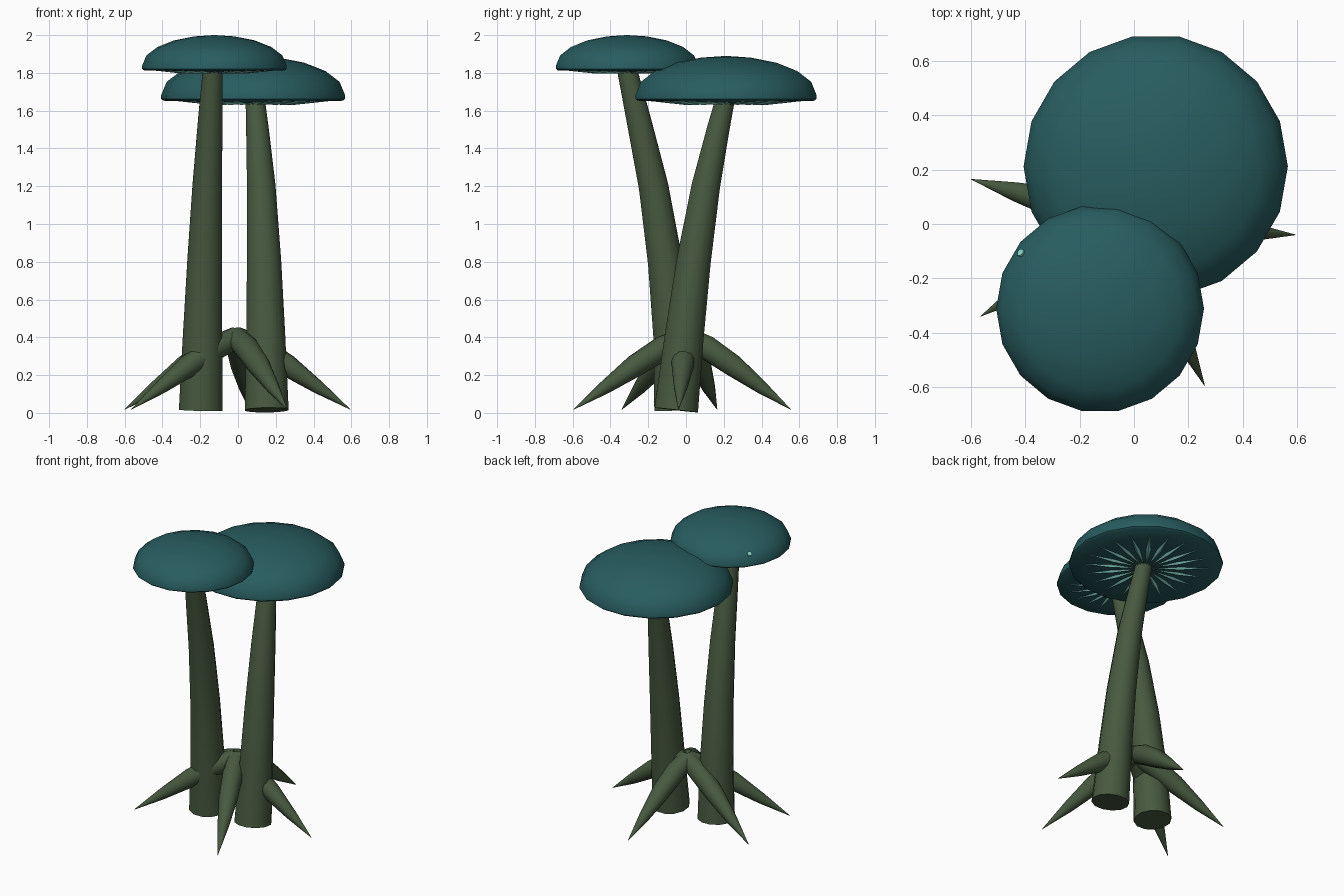
import bpy, bmesh
from math import cos, sin, pi, radians, sqrt
from mathutils import Vector

cube = bpy.data.objects.get("Cube")
if cube:
    bpy.data.objects.remove(cube)


def material(name, rgb):
    m = bpy.data.materials.new(name)
    m.use_nodes = True
    m.diffuse_color = (*rgb, 1)
    m.node_tree.nodes["Principled BSDF"].inputs["Base Color"].default_value = (*rgb, 1)
    return m


TEAL = material("dark_teal", (0.021, 0.108, 0.115))
MOSS = material("moss_green", (0.063, 0.1, 0.05))
MINT = material("pale_mint", (0.25, 0.68, 0.58))


def finish(bm, name, mat, angle=40):
    bmesh.ops.remove_doubles(bm, verts=bm.verts, dist=1e-5)
    bmesh.ops.recalc_face_normals(bm, faces=bm.faces)
    mesh = bpy.data.meshes.new(name)
    bm.to_mesh(mesh)
    bm.free()
    mesh.materials.append(mat)
    ob = bpy.data.objects.new(name, mesh)
    bpy.context.collection.objects.link(ob)
    bpy.ops.object.select_all(action='DESELECT')
    ob.select_set(True)
    bpy.context.view_layer.objects.active = ob
    bpy.ops.object.shade_smooth_by_angle(angle=radians(angle))
    return ob


def skin(bm, rings):
    """Bridge rings of equal length and cap both ends."""
    rings = [[bm.verts.new(p) for p in ring] for ring in rings]
    n = len(rings[0])
    for a, b in zip(rings, rings[1:]):
        for i in range(n):
            j = (i + 1) % n
            bm.faces.new((a[i], a[j], b[j], b[i]))
    bm.faces.new(rings[0][::-1])
    bm.faces.new(rings[-1])


def tube(name, path, radii, mat, sides=12):
    pts = [Vector(p) for p in path]
    rings = []
    for i, p in enumerate(pts):
        d = (pts[min(i + 1, len(pts) - 1)] - pts[max(i - 1, 0)]).normalized()
        u = d.orthogonal().normalized() if i == 0 else (u - d * u.dot(d)).normalized()
        v = d.cross(u)
        rings.append([p + radii[i] * (u * cos(t) + v * sin(t))
                      for t in (2 * pi * k / sides for k in range(sides))])
    bm = bmesh.new()
    skin(bm, rings)
    return finish(bm, name, mat)


# Caps: squashed dome, narrow rim band, shallow underside
def cap(name, x, y, z, r, sides=18):
    prof = [(0.02, -0.075), (0.6, -0.06), (0.975, -0.05), (1, -0.03), (1, 0.01)]
    prof += [(cos(radians(a)), 0.01 + 0.425 * sin(radians(a))) for a in (20, 38, 56, 74, 88)]
    bm = bmesh.new()
    skin(bm, [[(x + r * q * cos(t), y + r * q * sin(t), z + r * h)
               for t in (2 * pi * k / sides for k in range(sides))] for q, h in prof])
    finish(bm, name, TEAL)


# Gills: slim tapered slivers radiating beneath the cap
def gills(name, x, y, z, r, count=20):
    bm = bmesh.new()
    for k in range(count):
        t = 2 * pi * k / count
        out, side = Vector((cos(t), sin(t), 0)), Vector((-sin(t), cos(t), 0))
        base = Vector((x, y, z))

        def at(q, w, h):
            return bm.verts.new(base + r * (out * q + side * w + Vector((0, 0, h))))
        inner, tip = at(0.08, 0, -0.09), at(0.82, 0, -0.055)
        ring = [at(0.45, 0.033, -0.07), at(0.45, 0, -0.095),
                at(0.45, -0.033, -0.07), at(0.45, 0, -0.06)]
        for i in range(4):
            a, b = ring[i], ring[(i + 1) % 4]
            bm.faces.new((inner, a, b))
            bm.faces.new((tip, b, a))
    finish(bm, name, MINT, 20)


for label, x, y, z, r in (("front", -0.125, -0.312, 1.833, 0.383),
                          ("back", 0.08, 0.212, 1.677, 0.487)):
    cap(label + "_cap", x, y, z, r)
    gills(label + "_gills", x, y, z, r)

# Stems: tapering, leaning away from each other
tube("front_stem", [(-0.197, -0.052, 0.015), (-0.188, -0.068, 0.4), (-0.177, -0.11, 0.8),
                    (-0.163, -0.172, 1.2), (-0.147, -0.25, 1.55), (-0.133, -0.315, 1.83)],
     [0.12, 0.108, 0.095, 0.081, 0.067, 0.054], MOSS)
tube("back_stem", [(0.152, -0.052, 0.015), (0.147, -0.01, 0.4), (0.138, 0.04, 0.8),
                   (0.123, 0.105, 1.2), (0.103, 0.17, 1.5), (0.09, 0.21, 1.67)],
     [0.12, 0.107, 0.094, 0.078, 0.062, 0.052], MOSS)

# Roots: pointed, arching down from a shared hub
tips = {"front_root": (0.26, -0.595), "left_root": (0.595, -0.04), "back_root": (0.06, 0.555),
        "right_back_root": (-0.6, 0.165), "right_front_root": (-0.565, -0.34)}
for name, (tx, ty) in tips.items():
    steps = [(0, 0.4, 0.058), (0.2, 0.345, 0.066), (0.45, 0.25, 0.06),
             (0.72, 0.135, 0.036), (1, 0.018, 0.001)]
    tube(name, [(tx * s - 0.01 * (1 - s), ty * s, h) for s, h, _ in steps],
         [w for _, _, w in steps], MOSS)

# Tiny pale fleck near the edge of the front cap
bm = bmesh.new()
n = Vector((-0.62, 0.42, 0.66)).normalized()
u = n.orthogonal().normalized()
v = n.cross(u)
centre = Vector((-0.417, -0.106, 1.896))
skin(bm, [[centre + n * h + 0.015 * (u * cos(k * pi / 3) + v * sin(k * pi / 3))
           for k in range(6)] for h in (-0.004, 0.004)])
finish(bm, "cap_fleck", MINT)
